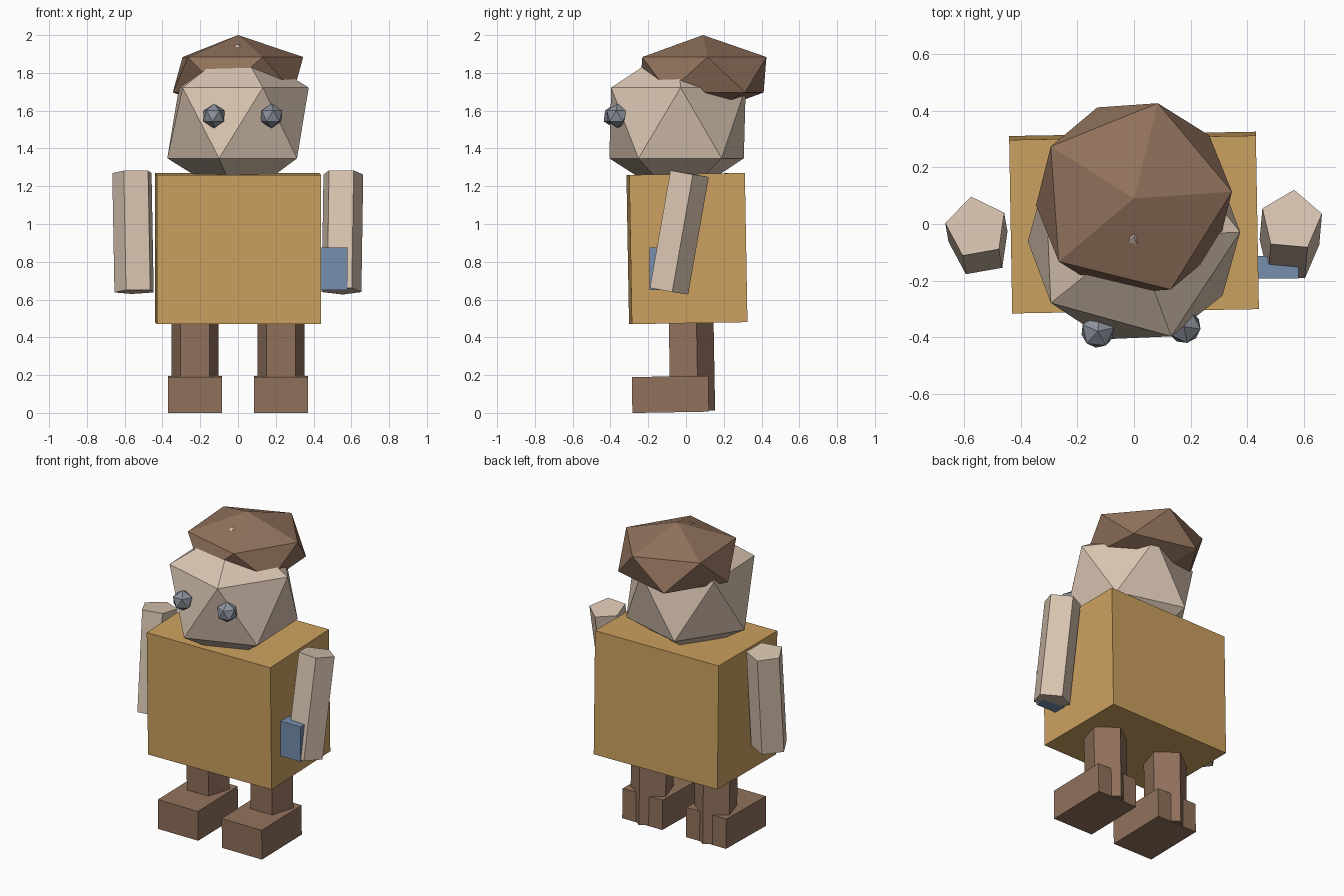
import bpy
from math import radians

if "Cube" in bpy.data.objects:
    bpy.data.objects.remove(bpy.data.objects["Cube"], do_unlink=True)


def make_material(name, rgb):
    mat = bpy.data.materials.new(name)
    mat.use_nodes = True
    color = (*rgb, 1)
    mat.diffuse_color = color
    node = next(n for n in mat.node_tree.nodes if n.type == 'BSDF_PRINCIPLED')
    node.inputs["Base Color"].default_value = color
    return mat


ochre = make_material("ochre", (0.61, 0.36, 0.117))
skin = make_material("skin", (0.70, 0.56, 0.445))
brown = make_material("brown", (0.283, 0.168, 0.107))
grey = make_material("grey", (0.262, 0.288, 0.333))
blue = make_material("blue", (0.181, 0.275, 0.428))


def finish(name, mat, scale=(1, 1, 1), tilt=0, turn=0):
    obj = bpy.context.object
    obj.name = name
    obj.scale = scale
    obj.rotation_euler = (radians(tilt), 0, radians(turn))
    obj.data.materials.append(mat)
    return obj


def box(name, mat, center, size, tilt=0, turn=0):
    bpy.ops.mesh.primitive_cube_add(size=1, location=center)
    return finish(name, mat, size, tilt, turn)


def ball(name, mat, center, radius, flatten=1, turn=0):
    bpy.ops.mesh.primitive_ico_sphere_add(subdivisions=1, radius=radius, location=center)
    return finish(name, mat, (1, 1, flatten), 0, turn)


def limb(name, mat, center, radius, length, tilt=0, turn=0):
    # five-sided prism with its ridge at the back
    bpy.ops.mesh.primitive_cylinder_add(vertices=5, radius=radius, depth=length, location=center)
    return finish(name, mat, (1, 1, 1), tilt, turn)


# Torso
box("torso", ochre, (0, 0.005, 0.87), (0.87, 0.612, 0.79), 1, 1)

# Head and hair cap
ball("head", skin, (0, -0.045, 1.535), 0.419, turn=2.5)
ball("hair_cap", brown, (0, 0.09, 1.79), 0.387, flatten=0.543, turn=4)

# Eyes
ball("right_eye", grey, (-0.128, -0.378, 1.572), 0.065, turn=12)
ball("left_eye", grey, (0.177, -0.362, 1.572), 0.065, turn=-8)

# Arms
limb("right_arm", skin, (-0.55, -0.045, 0.957), 0.111, 0.635, -6, 10)
limb("left_arm", skin, (0.55, -0.043, 0.957), 0.111, 0.632, -10, -5)

# Small block held in the left hand
box("held_block", blue, (0.49, -0.152, 0.762), (0.18, 0.08, 0.225))

# Legs and feet
for side, sign in (("right", -1), ("left", 1)):
    limb(side + "_leg", brown, (sign * 0.227, 0.018, 0.305), 0.131, 0.59, 1)
    box(side + "_foot", brown, (sign * 0.227, -0.083, 0.098), (0.285, 0.405, 0.19), 1)
